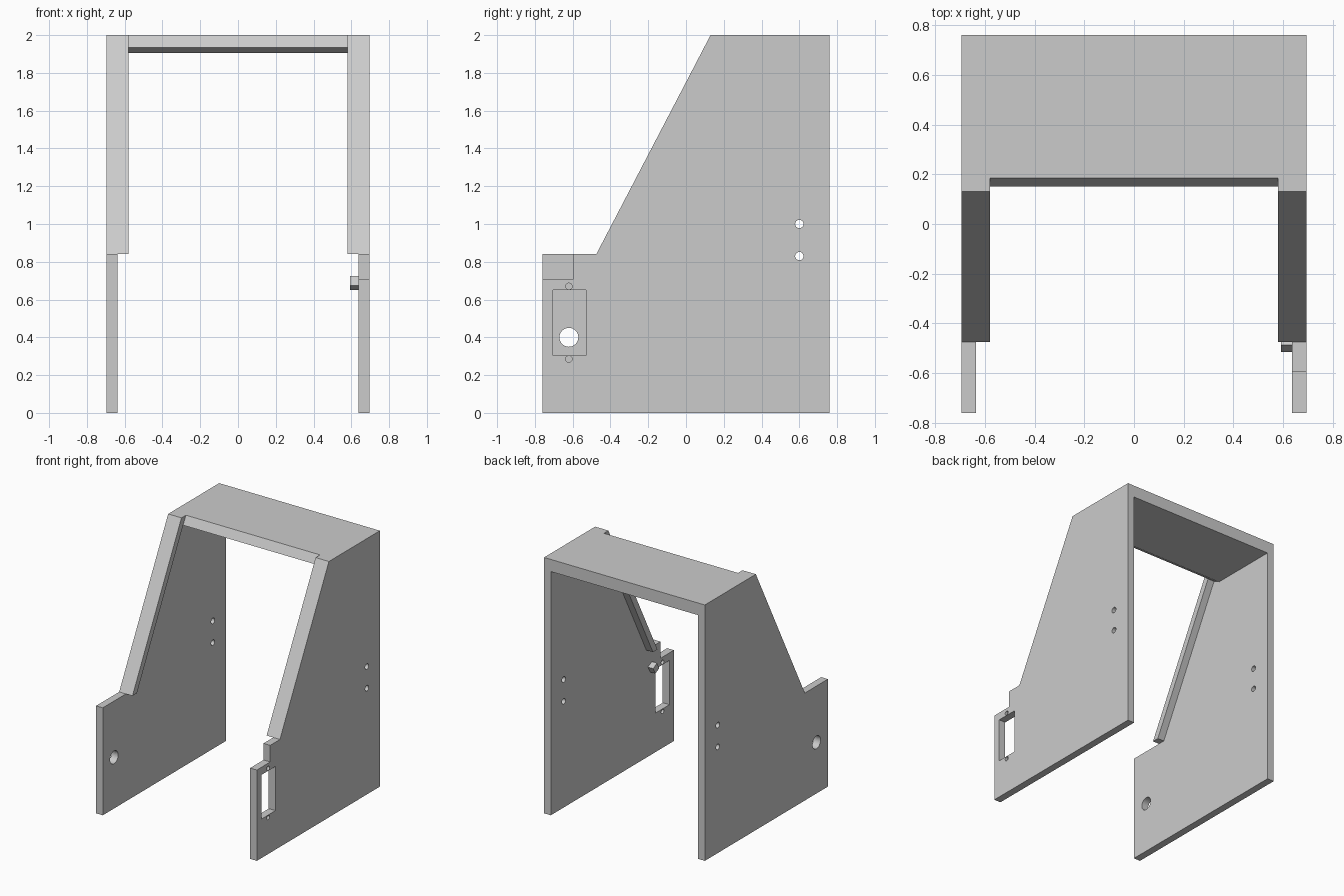
import bpy, bmesh
from math import cos, sin, tau

if "Cube" in bpy.data.objects:
    bpy.data.objects.remove(bpy.data.objects["Cube"], do_unlink=True)

grey = bpy.data.materials.new("plain grey")
grey.use_nodes = True
colour = (0.6, 0.6, 0.6, 1)
grey.diffuse_color = colour
grey.node_tree.nodes["Principled BSDF"].inputs["Base Color"].default_value = colour


def prism(name, profile, x0, x1):
    """Extrude a (y, z) profile from x0 to x1."""
    bm = bmesh.new()
    face = bm.faces.new([bm.verts.new((x0, y, z)) for y, z in profile])
    ext = bmesh.ops.extrude_face_region(bm, geom=[face])
    moved = [v for v in ext["geom"] if isinstance(v, bmesh.types.BMVert)]
    bmesh.ops.translate(bm, verts=moved, vec=(x1 - x0, 0, 0))
    bmesh.ops.recalc_face_normals(bm, faces=bm.faces)
    mesh = bpy.data.meshes.new(name)
    bm.to_mesh(mesh)
    bm.free()
    mesh.materials.append(grey)
    obj = bpy.data.objects.new(name, mesh)
    bpy.context.scene.collection.objects.link(obj)
    return obj


def circle(y, z, r, n=32):
    return [(y + r * cos(tau * i / n), z + r * sin(tau * i / n)) for i in range(n)]


def box(y0, y1, z0, z1):
    return [(y0, z0), (y1, z0), (y1, z1), (y0, z1)]


def cut(obj, profiles):
    """Cut each profile through the panel, then drop the cutters."""
    cutters = [prism("cutter", p, -1, 1) for p in profiles]
    for c in cutters:
        mod = obj.modifiers.new("hole", "BOOLEAN")
        mod.operation, mod.solver, mod.object = "DIFFERENCE", "EXACT", c
    graph = bpy.context.evaluated_depsgraph_get()
    mesh = bpy.data.meshes.new_from_object(obj.evaluated_get(graph))
    obj.modifiers.clear()
    obj.data = mesh
    for c in cutters:
        bpy.data.objects.remove(c, do_unlink=True)


BACK, OUT, IN, LIP = 0.76, 0.695, 0.637, 0.58
STEP, SHOULDER, CREST, DEPTH = 0.84, -0.475, 0.13, 0.055
upper = [(BACK, 0), (BACK, 2), (CREST, 2), (SHOULDER, STEP)]
mounting = [circle(0.6, 1.0, 0.022), circle(0.6, 0.83, 0.022)]

# Side panels: the left one has a lowered front corner and a switch window
right_panel = prism("right_panel", [(-BACK, 0)] + upper + [(-BACK, STEP)], -OUT, -IN)
cut(right_panel, mounting + [circle(-0.62, 0.4, 0.05)])

left_panel = prism("left_panel", [(-BACK, 0)] + upper +
                   [(-0.595, STEP), (-0.595, 0.71), (-BACK, 0.71)], IN, OUT)
cut(left_panel, mounting + [box(-0.705, -0.53, 0.305, 0.65),
                            circle(-0.62, 0.67, 0.017), circle(-0.62, 0.285, 0.017)])

# Sloped flanges along the inner front edges
flange = [(SHOULDER, STEP), (CREST, 2), (CREST + DEPTH, 2), (SHOULDER + DEPTH, STEP)]
for side, s in (("left", 1), ("right", -1)):
    prism(side + "_flange", flange, s * LIP, s * IN)

# Top panel with a bevelled front edge
prism("top_panel", [(BACK, 1.905), (BACK, 2), (CREST + DEPTH, 2),
                    (0.15, 1.935), (0.21, 1.905)], -IN, IN)

# Small tilted catch inside the left panel
prism("catch_block", [(-0.515, 0.675), (-0.488, 0.725), (-0.44, 0.7), (-0.467, 0.65)],
      0.592, IN)
